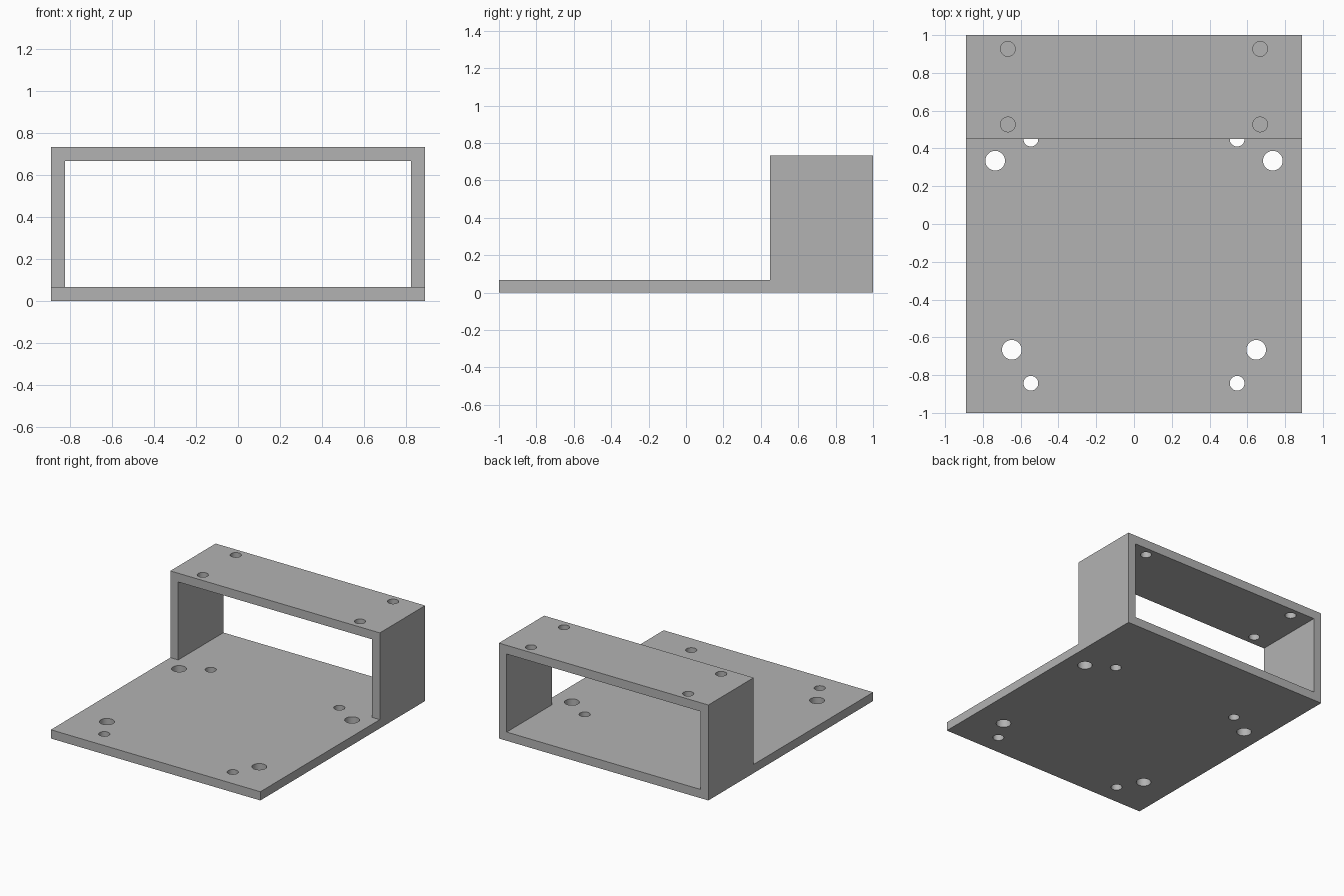
import bpy, bmesh
from mathutils import Matrix

if "Cube" in bpy.data.objects:
    bpy.data.objects.remove(bpy.data.objects["Cube"], do_unlink=True)

HALF_W, WALL, HEIGHT, STEP_Y = 0.89, 0.067, 0.733, 0.45

grey = bpy.data.materials.new("grey_plastic")
grey.use_nodes = True
colour = (0.45, 0.45, 0.45, 1)
grey.diffuse_color = colour
grey.node_tree.nodes["Principled BSDF"].inputs["Base Color"].default_value = colour


def make_object(name, bm):
    bmesh.ops.recalc_face_normals(bm, faces=bm.faces[:])
    mesh = bpy.data.meshes.new(name)
    bm.to_mesh(mesh)
    bm.free()
    mesh.materials.append(grey)
    obj = bpy.data.objects.new(name, mesh)
    bpy.context.collection.objects.link(obj)
    return obj


def extrude_profile(bm, points, start, vector):
    face = bm.faces.new([bm.verts.new(start(a, b)) for a, b in points])
    result = bmesh.ops.extrude_face_region(bm, geom=[face])
    verts = [v for v in result["geom"] if isinstance(v, bmesh.types.BMVert)]
    bmesh.ops.translate(bm, verts=verts, vec=vector)


# Body: L-shaped side profile extruded across the width
bm = bmesh.new()
side = [(-1, 0), (1, 0), (1, HEIGHT), (STEP_Y, HEIGHT), (STEP_Y, WALL), (-1, WALL)]
extrude_profile(bm, side, lambda y, z: (-HALF_W, y, z), (2 * HALF_W, 0, 0))
body = make_object("mounting_bracket", bm)

# Rectangular opening that leaves side walls and a top shelf
bm = bmesh.new()
w, top = HALF_W - WALL, HEIGHT - WALL
opening = [(-w, WALL), (w, WALL), (w, top), (-w, top)]
extrude_profile(bm, opening, lambda x, z: (x, STEP_Y - 0.1, z), (0, 0.8, 0))
opening_cutter = make_object("opening_cutter", bm)

# Mirrored screw holes: x, y, radius, height of the plate centre
holes = [
    (0.735, 0.335, 0.052, WALL / 2),
    (0.647, -0.666, 0.052, WALL / 2),
    (0.546, 0.449, 0.039, WALL / 2),
    (0.546, -0.843, 0.039, WALL / 2),
    (0.668, 0.927, 0.039, HEIGHT - WALL / 2),
    (0.668, 0.527, 0.039, HEIGHT - WALL / 2),
]
bm = bmesh.new()
for x, y, radius, z in holes:
    for sign in (-1, 1):
        bmesh.ops.create_cone(bm, cap_ends=True, segments=48, radius1=radius, radius2=radius,
                              depth=0.2, matrix=Matrix.Translation((sign * x, y, z)))
hole_cutter = make_object("hole_cutter", bm)

for cutter in (opening_cutter, hole_cutter):
    cutter.hide_render = True
    cutter.hide_viewport = True
    cutter.display_type = 'WIRE'
    cut = body.modifiers.new(cutter.name, 'BOOLEAN')
    cut.operation = 'DIFFERENCE'
    cut.solver = 'EXACT'
    cut.object = cutter

# Apply the cuts, then smooth the hole walls
bpy.context.view_layer.objects.active = body
body.select_set(True)
for modifier in list(body.modifiers):
    bpy.ops.object.modifier_apply(modifier=modifier.name)
for cutter in (opening_cutter, hole_cutter):
    bpy.data.objects.remove(cutter, do_unlink=True)
bpy.ops.object.shade_smooth_by_angle(angle=0.6)
